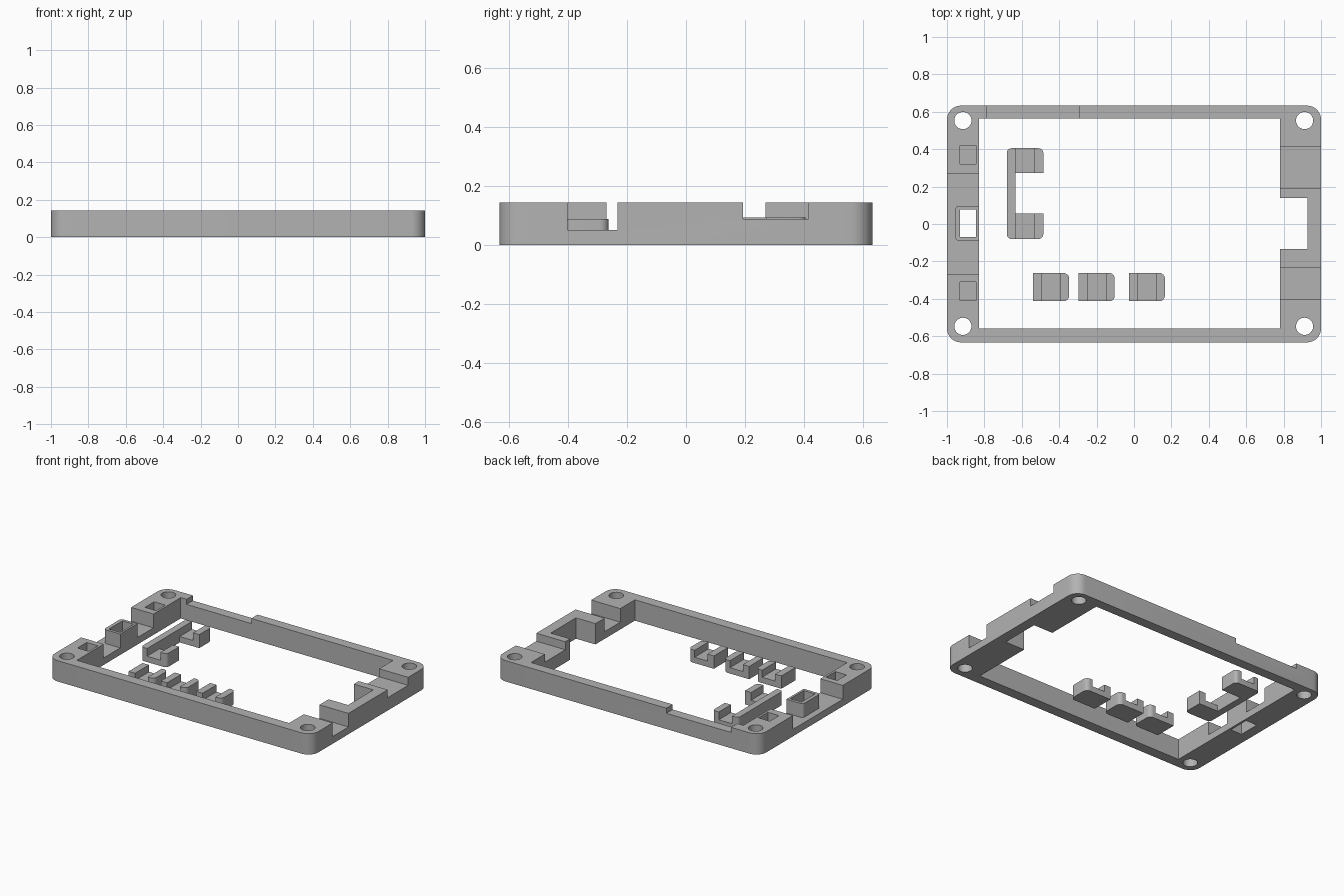
import bpy, math

old = bpy.data.objects.get("Cube")
if old:
    bpy.data.objects.remove(old, do_unlink=True)

grey = bpy.data.materials.new("light grey plastic")
grey.use_nodes = True
GREY = (0.45, 0.45, 0.45, 1)
grey.diffuse_color = GREY
grey.node_tree.nodes["Principled BSDF"].inputs["Base Color"].default_value = GREY

TOP = 0.143
ABOVE = 0.3


def prism(name, points, z0, z1):
    """Extrude a counter-clockwise outline from z0 to z1."""
    n = len(points)
    verts = [(x, y, z) for z in (z0, z1) for x, y in points]
    faces = [tuple(reversed(range(n))), tuple(range(n, 2 * n))]
    faces += [(i, (i + 1) % n, n + (i + 1) % n, n + i) for i in range(n)]
    mesh = bpy.data.meshes.new(name)
    mesh.from_pydata(verts, [], faces)
    mesh.materials.append(grey)
    ob = bpy.data.objects.new(name, mesh)
    bpy.context.collection.objects.link(ob)
    return ob


def slab(name, x0, x1, y0, y1, z0, z1, left=0, right=0, steps=8):
    """Box whose left and right upright edges may be rounded."""
    points = []
    corners = ((x1, y1, right), (x0, y1, left), (x0, y0, left), (x1, y0, right))
    for k, (x, y, r) in enumerate(corners):
        cx = x - r if x == x1 else x + r
        cy = y - r if y == y1 else y + r
        for i in range(steps + 1 if r else 1):
            a = math.pi / 2 * (k + i / steps)
            points.append((cx + r * math.cos(a), cy + r * math.sin(a)))
    return prism(name, points, z0, z1)


def combine(target, tool, operation):
    """Apply a boolean and discard the tool."""
    mod = target.modifiers.new(operation, 'BOOLEAN')
    mod.operation, mod.object, mod.solver = operation, tool, 'EXACT'
    bpy.context.view_layer.objects.active = target
    bpy.ops.object.modifier_apply(modifier=mod.name)
    bpy.data.objects.remove(tool, do_unlink=True)


def cut(target, *box):
    combine(target, slab("cutter", *box), 'DIFFERENCE')


def finish(ob):
    bpy.ops.object.select_all(action='DESELECT')
    ob.select_set(True)
    bpy.context.view_layer.objects.active = ob
    bpy.ops.object.shade_smooth_by_angle(angle=math.radians(30))


# Frame with rounded corners
frame = slab("frame", -1, 1, -0.633, 0.633, 0, TOP, 0.075, 0.075)

# Left rail: lowered middle with a hollow socket standing on it
cut(frame, -1.1, -0.7, -0.27, 0.27, 0.048, ABOVE)
socket = slab("socket", -0.955, -0.8, -0.09, 0.097, 0.02, TOP, 0.02)
combine(frame, socket, 'UNION')

# Central opening and its recess in the right rail
cut(frame, -0.83, 0.78, -0.56, 0.565, -0.1, ABOVE)
cut(frame, 0.7, 0.928, -0.133, 0.14, -0.1, ABOVE)

# Socket hole and the two blind pockets
cut(frame, -0.93, -0.845, -0.07, 0.077, -0.1, ABOVE)
for y in (-0.41, 0.32):
    cut(frame, -0.93, -0.845, y, y + 0.1, 0.048, ABOVE)

# Channels in the right rail and the shallow step in the back rail
cut(frame, 0.7, 1.1, -0.402, -0.232, 0.05, ABOVE)
cut(frame, 0.7, 1.1, 0.193, 0.415, 0.088, ABOVE)
cut(frame, -0.785, -0.295, 0.5, 0.7, 0.108, ABOVE)

# Screw holes
for x in (-0.915, 0.912):
    for y in (-0.547, 0.553):
        ring = [(x + 0.046 * math.cos(a), y + 0.046 * math.sin(a))
                for a in (math.tau * i / 32 for i in range(32))]
        combine(frame, prism("cutter", ring, -0.1, ABOVE), 'DIFFERENCE')
finish(frame)

# Three grooved buttons
for i, x in enumerate((-0.54, -0.296, -0.028)):
    button = slab(f"button_{i + 1}", x, x + 0.193, -0.413, -0.262, 0, 0.088, 0, 0.03)
    cut(button, x + 0.048, x + 0.146, -0.6, 0, 0.04, ABOVE)
    finish(button)

# Paired button: two grooved pads joined by a spine
pair = slab("paired_button", -0.68, -0.485, -0.08, 0.405, 0, 0.093, 0.025, 0.025)
cut(pair, -0.633, -0.4, 0.055, 0.273, -0.1, ABOVE)
cut(pair, -0.633, -0.532, -0.2, 0.5, 0.04, ABOVE)
finish(pair)
